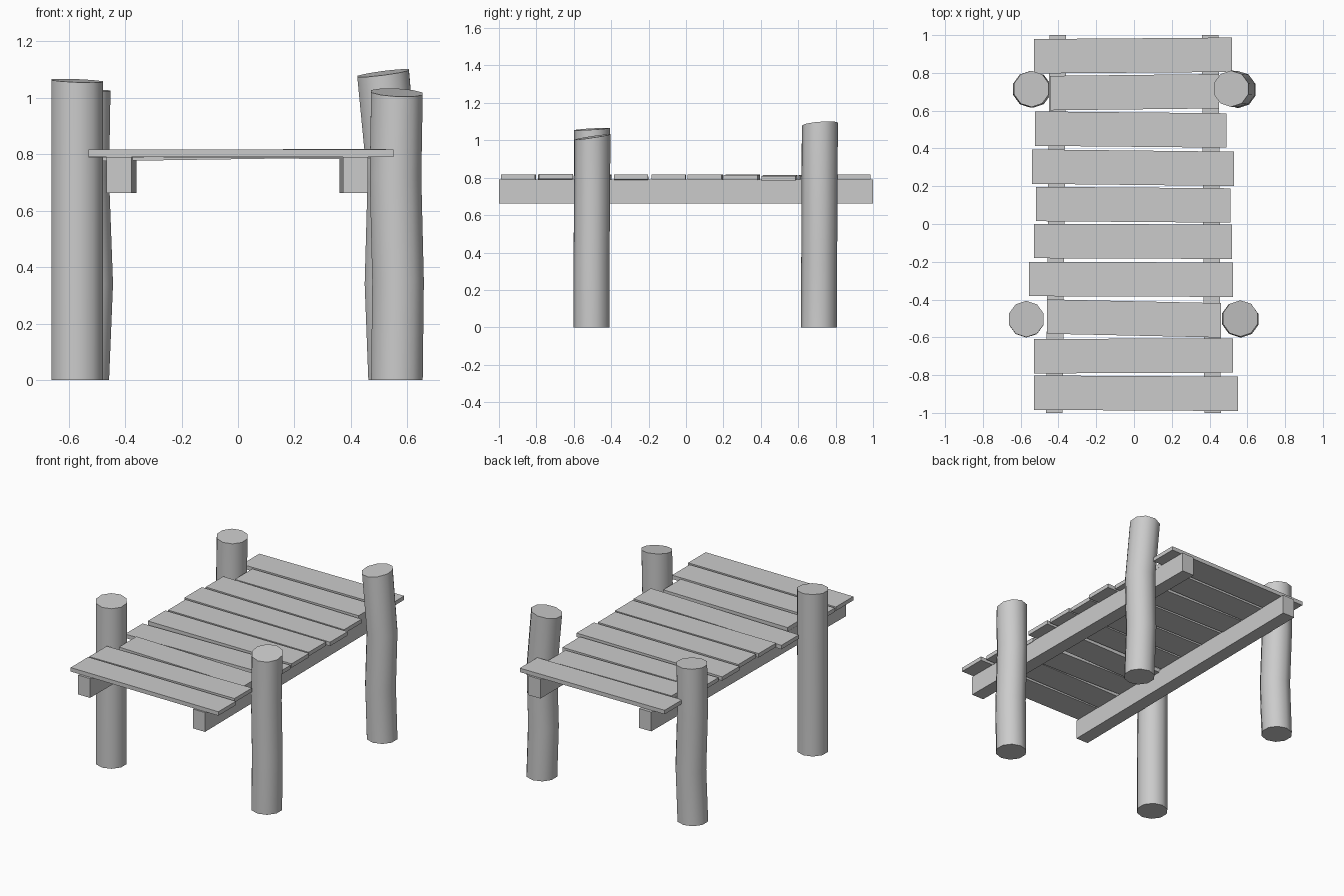
import bpy, bmesh
from math import pi, cos, sin, radians

if "Cube" in bpy.data.objects:
    bpy.data.objects.remove(bpy.data.objects["Cube"])


def finish(name, bm, smooth=False):
    bmesh.ops.recalc_face_normals(bm, faces=bm.faces)
    mesh = bpy.data.meshes.new(name)
    bm.to_mesh(mesh)
    bm.free()
    obj = bpy.data.objects.new(name, mesh)
    bpy.context.collection.objects.link(obj)
    if smooth:
        bpy.ops.object.select_all(action='DESELECT')
        obj.select_set(True)
        bpy.context.view_layer.objects.active = obj
        bpy.ops.object.shade_smooth_by_angle(angle=radians(40))
    return obj


def loft(name, rings, smooth=False):
    """Closed solid through a list of equal-length point rings."""
    bm = bmesh.new()
    vs = [[bm.verts.new(p) for p in r] for r in rings]
    n = len(vs[0])
    for a, b in zip(vs, vs[1:]):
        for i in range(n):
            j = (i + 1) % n
            bm.faces.new((a[i], a[j], b[j], b[i]))
    bm.faces.new(vs[0][::-1])
    bm.faces.new(vs[-1])
    return finish(name, bm, smooth)


# Two long support beams, very slightly skewed in plan
def beam(name, x_front, x_back, w=0.088):
    def ring(x, y):
        return [(x, y, 0.663), (x + w, y, 0.663), (x + w, y, 0.79), (x, y, 0.79)]
    loft(name, [ring(x_front, -1.0), ring(x_back, 1.0)])


beam("left_beam", -0.466, -0.447)
beam("right_beam", 0.372, 0.36)

# Deck planks: x left, x right, y centre, skew in y, bottom z left, bottom z right
planks = [
    (-0.53, 0.52, 0.892, 0.004, 0.79, 0.79),
    (-0.445, 0.45, 0.698, 0.005, 0.788, 0.784),
    (-0.525, 0.49, 0.50, -0.005, 0.788, 0.782),
    (-0.54, 0.53, 0.298, -0.006, 0.79, 0.788),
    (-0.52, 0.51, 0.102, -0.004, 0.79, 0.79),
    (-0.53, 0.52, -0.092, -0.002, 0.79, 0.79),
    (-0.555, 0.525, -0.293, -0.002, 0.774, 0.79),
    (-0.46, 0.46, -0.50, -0.010, 0.79, 0.785),
    (-0.53, 0.525, -0.698, 0.002, 0.788, 0.793),
    (-0.53, 0.55, -0.896, -0.003, 0.79, 0.79),
]
for i, (x0, x1, yc, skew, z0, z1) in enumerate(planks):
    def ring(x, y, z, h=0.091, t=0.026):
        return [(x, y - h, z), (x, y + h, z), (x, y + h, z + t), (x, y - h, z + t)]
    loft(f"plank_{i + 1}", [ring(x0, yc - skew, z0), ring(x1, yc + skew, z1)])


# Round posts: bent centre line, sloped cut on top
def post(name, path, slope_x, slope_y, r=0.096, sides=10):
    rings = []
    for k, (cx, cy, cz) in enumerate(path):
        top = k == len(path) - 1
        ring = []
        for s in range(sides):
            a = pi / 2 + 2 * pi * s / sides
            dx, dy = r * cos(a), r * sin(a)
            dz = slope_x * dx + slope_y * dy if top else 0
            ring.append((cx + dx, cy + dy, cz + dz))
        rings.append(ring)
    loft(name, rings, smooth=True)


post("front_left_post", [(-0.57, -0.505, 0), (-0.57, -0.505, 0.35),
                         (-0.57, -0.503, 0.72), (-0.57, -0.503, 1.06)], -0.04, 0.06)
post("front_right_post", [(0.563, -0.505, 0), (0.567, -0.505, 0.35),
                          (0.558, -0.502, 0.72), (0.563, -0.5, 1.018)], -0.05, 0.15)
post("back_left_post", [(-0.548, 0.712, 0), (-0.534, 0.712, 0.34),
                        (-0.548, 0.714, 0.72), (-0.543, 0.715, 1.028)], -0.04, 0.04)
post("back_right_post", [(0.553, 0.71, 0), (0.54, 0.712, 0.34),
                         (0.55, 0.714, 0.7), (0.514, 0.716, 1.087)], 0.13, 0.08)
